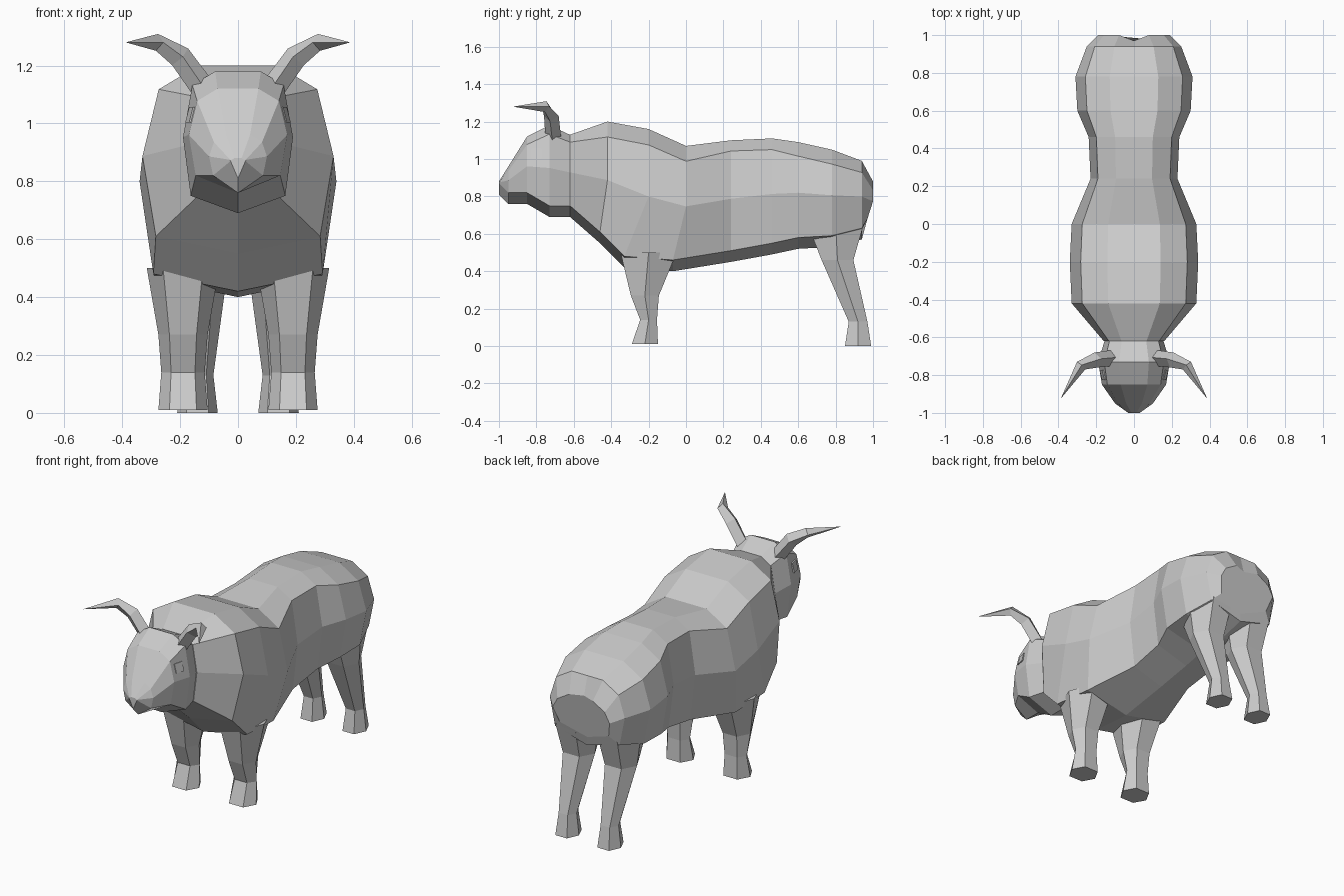
import bpy, bmesh, math
from mathutils import Vector

default_cube = bpy.data.objects.get("Cube")
if default_cube:
    bpy.data.objects.remove(default_cube, do_unlink=True)

# One plain colour for the whole animal
shade = 0.6
colour = (shade, shade, shade, 1)
grey = bpy.data.materials.new("plain_grey")
grey.use_nodes = True
grey.diffuse_color = colour
grey.node_tree.nodes["Principled BSDF"].inputs["Base Color"].default_value = colour


def loft(name, rings, mirrored=False):
    """Skin a row of equal rings, cap both ends and keep the faces flat."""
    bm = bmesh.new()
    rows = [[bm.verts.new(point) for point in ring] for ring in rings]
    for row, following in zip(rows, rows[1:]):
        for i, vert in enumerate(row):
            bm.faces.new((row[i - 1], vert, following[i], following[i - 1]))
    for cap in (rows[0], rows[-1]):
        bm.faces.new(cap)
    bmesh.ops.recalc_face_normals(bm, faces=bm.faces)
    mesh = bpy.data.meshes.new(name)
    bm.to_mesh(mesh)
    bm.free()
    mesh.materials.append(grey)
    part = bpy.data.objects.new(name, mesh)
    bpy.context.collection.objects.link(part)
    if mirrored:
        part.modifiers.new("left_and_right", 'MIRROR')


def section(y, spine, flank, keel, lean=0, notch=0):
    """Symmetric cross-section from spine to keel, widest at the flank.

    Lean shifts the underside along the body, notch dents the middle line.
    """
    edge = flank * 0.83
    crown = edge / 2
    low = keel + 0.06
    widest = low + (spine - low) * 0.47
    half = [Vector((crown, y, spine)),
            Vector((edge, y, spine - edge * 0.3)),
            Vector((flank, y, widest)),
            Vector((flank * 0.86, y + lean, low))]
    mirrored_half = [point * Vector((-1, 1, 1)) for point in reversed(half)]
    top = Vector((0, y - notch, spine))
    bottom = Vector((0, y + lean - notch, keel))
    return [top, *half, bottom, *mirrored_half]


def leg_ring(x, z, y, width, depth):
    """Six-sided leg section with a narrow flat front and back."""
    outer = width / 2
    inner = outer * 0.55
    front, back = y - depth / 2, y + depth / 2
    outline = [(inner, front), (outer, y), (inner, back),
               (-inner, back), (-outer, y), (-inner, front)]
    return [Vector((x + across, along, z)) for across, along in outline]


# Torso, from neck to rump: position, spine height, half width, keel height
torso = [
    section(-0.62, 1.13, 0.16, 0.69),
    section(-0.42, 1.2, 0.33, 0.55, lean=-0.04),
    section(-0.2, 1.16, 0.34, 0.42, lean=-0.13),
    section(0, 1.07, 0.33, 0.4, lean=-0.07),
    section(0.24, 1.1, 0.23, 0.45),
    section(0.46, 1.11, 0.24, 0.49),
    section(0.6, 1.09, 0.3, 0.52),
    section(0.78, 1.05, 0.31, 0.53),
    section(0.94, 0.99, 0.25, 0.57),
    section(1, 0.88, 0.19, 0.62, lean=-0.03, notch=0.03),
]
loft("torso", torso)

# Head, from neck to nose
head = [
    section(-0.6, 1.12, 0.15, 0.69),
    section(-0.73, 1.18, 0.19, 0.69),
    section(-0.85, 1.12, 0.17, 0.76),
    section(-0.95, 0.96, 0.1, 0.76),
    section(-1, 0.88, 0.03, 0.81),
]
loft("head", head)

# Legs from hip to flared hoof: height, position, width, depth
front_leg = [(0.5, -0.2, 0.25, 0.3), (0.27, -0.22, 0.17, 0.15),
             (0.14, -0.2, 0.15, 0.09), (0.01, -0.22, 0.17, 0.14)]
hind_leg = [(0.65, 0.8, 0.24, 0.3), (0.46, 0.81, 0.2, 0.17),
            (0.13, 0.92, 0.11, 0.1), (0, 0.92, 0.14, 0.14)]
for name, x, rings in (("front_legs", 0.19, front_leg), ("hind_legs", 0.14, hind_leg)):
    loft(name, [leg_ring(x, *ring) for ring in rings], mirrored=True)


def tapered_tube(path, thickness, sides):
    """Rings that follow a path and narrow to a point."""
    rings = []
    last = len(path) - 1
    for i, centre in enumerate(path):
        along = (path[min(i + 1, last)] - path[max(i - 1, 0)]).normalized()
        side = along.cross(Vector((0, 0, 1))).normalized()
        up = side.cross(along)
        radius = thickness * max(1 - (i / last) ** 3, 0.02)
        angles = [math.tau * k / sides for k in range(sides)]
        rings.append([centre + radius * (side * math.cos(a) + up * math.sin(a))
                      for a in angles])
    return rings


# Horns sweeping outward, then forward
horn_path = [Vector((0.12, -0.71, 1.12)), Vector((0.2, -0.72, 1.23)),
             Vector((0.28, -0.75, 1.28)), Vector((0.385, -0.92, 1.28))]
loft("horns", tapered_tube(horn_path, thickness=0.042, sides=4), mirrored=True)

# Eyes: small raised squares on the cheeks
eye_centre = Vector((0.15, -0.8, 1.03))
eye_half = 0.027
corners = [(-1, -1), (1, -1), (1, 1), (-1, 1)]
eye = [[eye_centre + eye_half * Vector((depth + (along - up) / 4, along, up))
        for along, up in corners] for depth in (-0.7, 0.7)]
loft("eyes", eye, mirrored=True)
